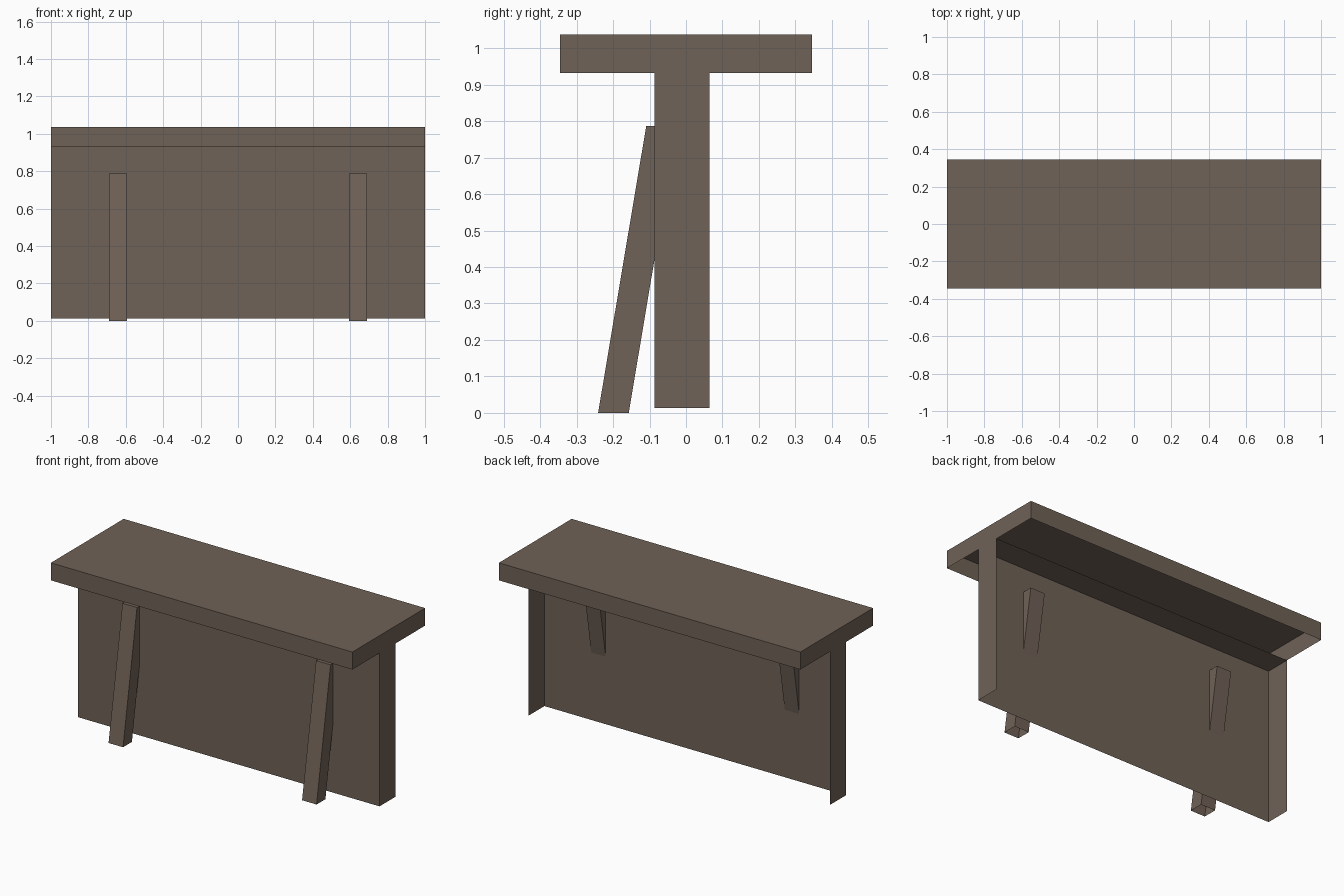
import bpy, bmesh

if "Cube" in bpy.data.objects:
    bpy.data.objects.remove(bpy.data.objects["Cube"])

# One flat wood colour
wood = bpy.data.materials.new("dark_wood")
wood.diffuse_color = (0.162, 0.122, 0.096, 1)
wood.use_nodes = True
wood.node_tree.nodes["Principled BSDF"].inputs["Base Color"].default_value = wood.diffuse_color


def prism(name, profile, x0, x1, open_edges=()):
    """Extrude a (y, z) profile along x, leaving out the listed profile edges."""
    bm = bmesh.new()
    left = [bm.verts.new((x0, y, z)) for y, z in profile]
    right = [bm.verts.new((x1, y, z)) for y, z in profile]
    n = len(profile)
    # profile runs counter-clockwise seen from +x
    bm.faces.new(right)
    bm.faces.new(left[::-1])
    for i in range(n):
        if i not in open_edges:
            j = (i + 1) % n
            bm.faces.new((left[i], left[j], right[j], right[i]))
    mesh = bpy.data.meshes.new(name)
    bm.to_mesh(mesh)
    bm.free()
    mesh.materials.append(wood)
    obj = bpy.data.objects.new(name, mesh)
    bpy.context.collection.objects.link(obj)
    return obj


def rect(y0, y1, z0, z1):
    # edges: 0 bottom, 1 back, 2 top, 3 front
    return [(y0, z0), (y1, z0), (y1, z1), (y0, z1)]


# Counter top: hollow underneath
prism("counter_top", rect(-0.345, 0.345, 0.932, 1.037), -1, 1, open_edges=(0,))

# Upright panel: open at the back and bottom
prism("front_panel", rect(-0.087, 0.064, 0.013, 0.932), -1, 1, open_edges=(0, 1))

# Slanted braces, running through the panel, open at the foot
brace = [(-0.241, 0.0), (-0.157, 0.0), (-0.025, 0.787), (-0.109, 0.787)]
for side, cx in (("left", -0.642), ("right", 0.642)):
    prism(side + "_brace", brace, cx - 0.048, cx + 0.048, open_edges=(0,))
